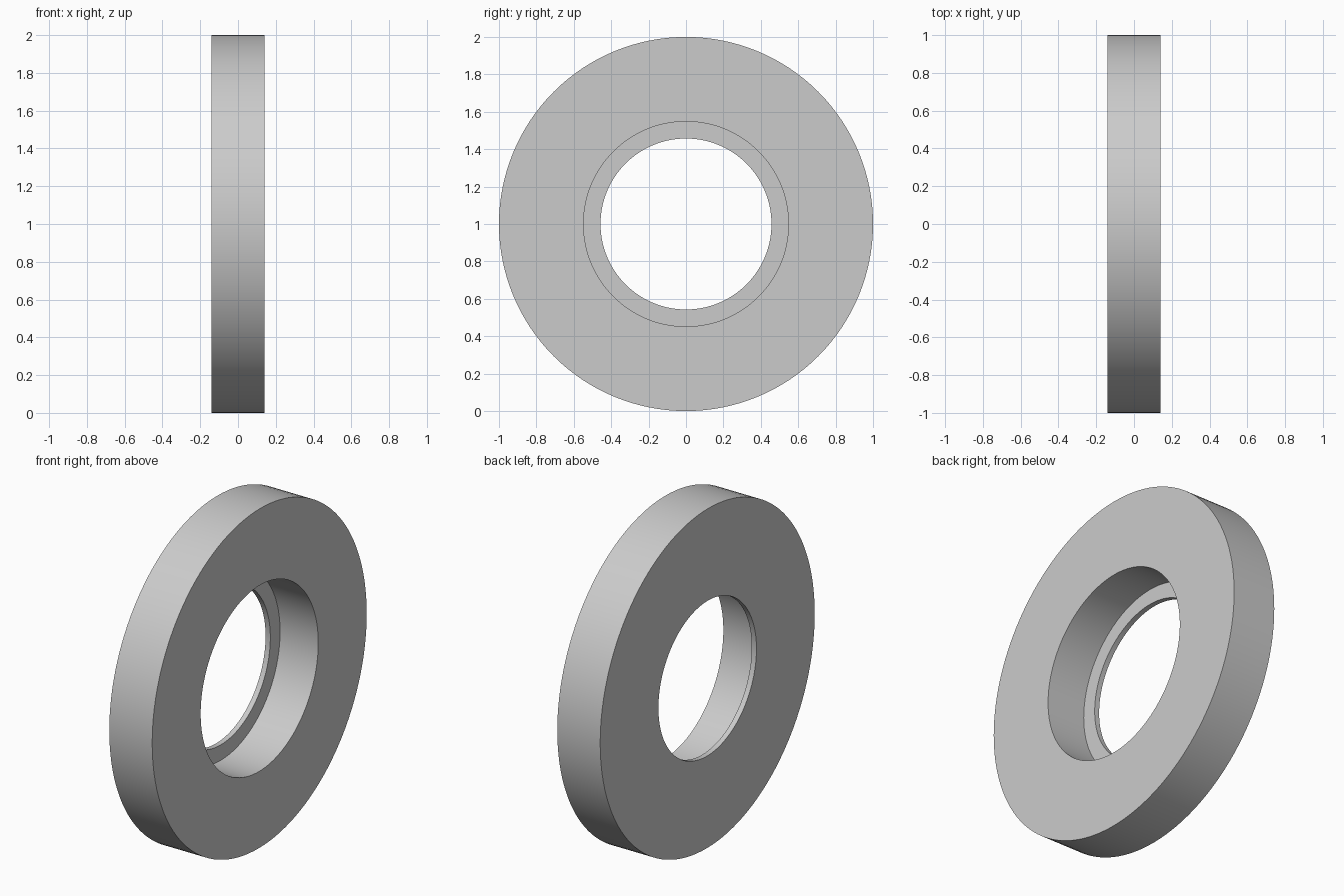
import bpy
import bmesh
import math
from mathutils import Matrix, Vector

SEGMENTS = 128
HALF_WIDTH = 0.14
OUTER_RADIUS = 1.0
BORE_RADIUS = 0.548
LIP_RADIUS = 0.457
LIP_WIDTH = 0.031

cube = bpy.data.objects.get("Cube")
if cube:
    bpy.data.objects.remove(cube, do_unlink=True)

# Single plain grey
grey = bpy.data.materials.new("light_grey")
colour = (0.6, 0.6, 0.6, 1)
grey.use_nodes = True
grey.diffuse_color = colour
grey.node_tree.nodes["Principled BSDF"].inputs["Base Color"].default_value = colour

# Closed cross-section (x, radius): flat ring with a thin retaining lip on its -x side
lip_x = -HALF_WIDTH + LIP_WIDTH
profile = [
    (-HALF_WIDTH, OUTER_RADIUS),
    (HALF_WIDTH, OUTER_RADIUS),
    (HALF_WIDTH, BORE_RADIUS),
    (lip_x, BORE_RADIUS),
    (lip_x, LIP_RADIUS),
    (-HALF_WIDTH, LIP_RADIUS),
]

# Revolve the section around the x axis
bm = bmesh.new()
rings = []
for i in range(SEGMENTS):
    turn = Matrix.Rotation(math.tau * i / SEGMENTS, 3, "X")
    rings.append([bm.verts.new(turn @ Vector((x, 0, r))) for x, r in profile])
for i, ring in enumerate(rings):
    following = rings[(i + 1) % SEGMENTS]
    for j in range(len(profile)):
        k = (j + 1) % len(profile)
        bm.faces.new((ring[j], ring[k], following[k], following[j]))
bmesh.ops.recalc_face_normals(bm, faces=bm.faces)
bmesh.ops.translate(bm, verts=bm.verts, vec=(0, 0, OUTER_RADIUS))

mesh = bpy.data.meshes.new("lipped_ring")
bm.to_mesh(mesh)
bm.free()
mesh.materials.append(grey)
ring_object = bpy.data.objects.new("lipped_ring", mesh)
bpy.context.collection.objects.link(ring_object)

# Smooth round walls with crisp rims
bpy.ops.object.select_all(action="DESELECT")
ring_object.select_set(True)
bpy.context.view_layer.objects.active = ring_object
bpy.ops.object.shade_smooth_by_angle(angle=math.radians(30))
